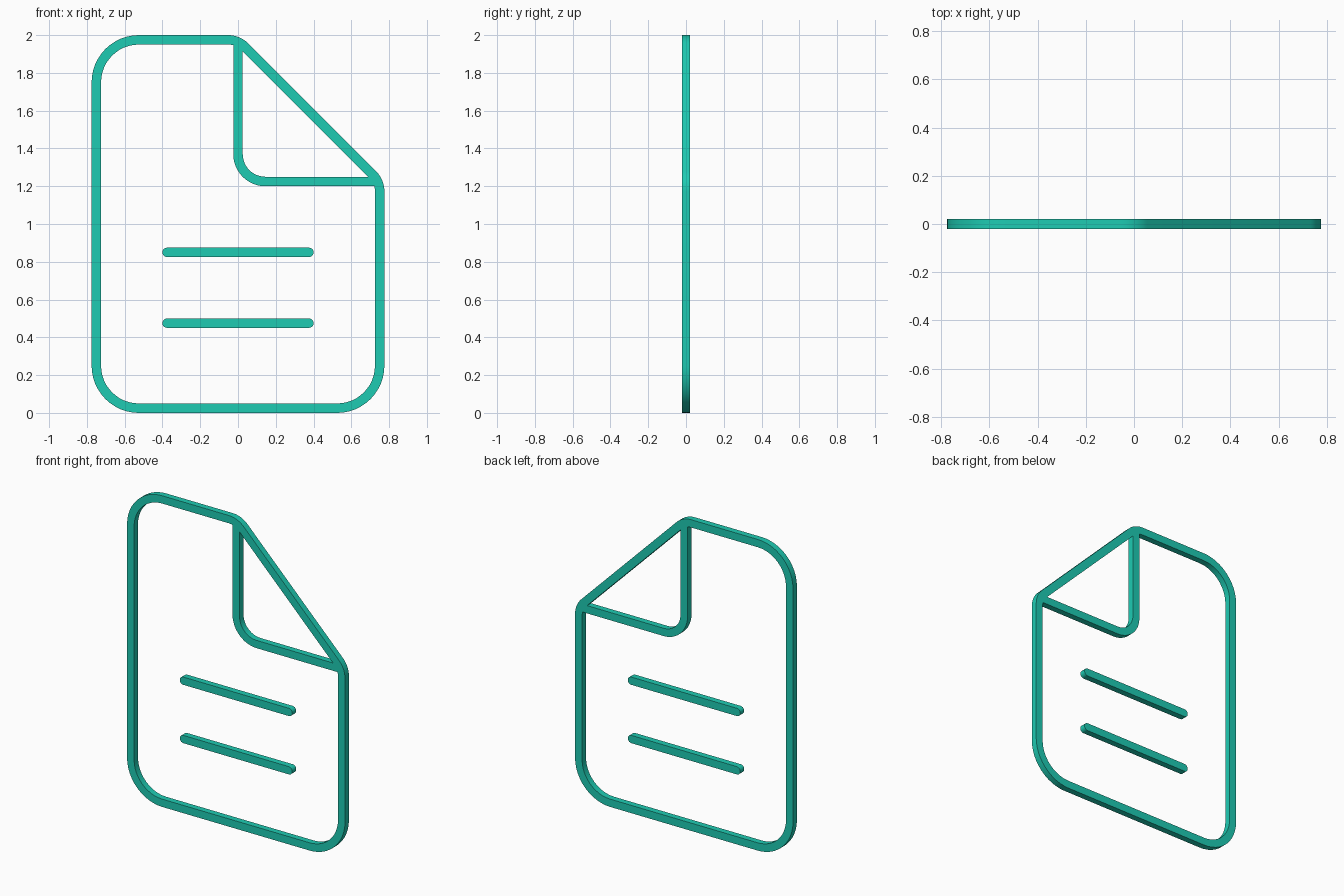
import bpy, bmesh, math
from mathutils import Vector

if "Cube" in bpy.data.objects:
    bpy.data.objects.remove(bpy.data.objects["Cube"])

HALF_W, HALF_D = 0.025, 0.02      # half stroke width, half depth

teal = bpy.data.materials.new("teal")
teal.diffuse_color = (0.013, 0.60, 0.45, 1)
teal.use_nodes = True
teal.node_tree.nodes["Principled BSDF"].inputs["Base Color"].default_value = teal.diffuse_color


def fillet(corners, closed, seg=12):
    """Round every (x, z, radius) corner of a polyline with a tangent arc."""
    out, n = [], len(corners)
    for i, (x, z, r) in enumerate(corners):
        p = Vector((x, z))
        if r == 0 or (not closed and i in (0, n - 1)):
            out.append(p)
            continue
        a = (Vector(corners[i - 1][:2]) - p).normalized()
        b = (Vector(corners[(i + 1) % n][:2]) - p).normalized()
        half = a.angle(b) / 2
        centre = p + (a + b).normalized() * (r / math.sin(half))
        u = p + a * (r / math.tan(half)) - centre
        v = p + b * (r / math.tan(half)) - centre
        sweep = u.angle(v)
        for k in range(seg + 1):
            t = k / seg
            out.append(centre + (u * math.sin((1 - t) * sweep)
                                 + v * math.sin(t * sweep)) / math.sin(sweep))
    return out


def finish(name, bm):
    bmesh.ops.recalc_face_normals(bm, faces=bm.faces)
    me = bpy.data.meshes.new(name)
    bm.to_mesh(me)
    bm.free()
    me.materials.append(teal)
    ob = bpy.data.objects.new(name, me)
    bpy.context.collection.objects.link(ob)
    bpy.ops.object.select_all(action='DESELECT')
    ob.select_set(True)
    bpy.context.view_layer.objects.active = ob
    bpy.ops.object.shade_smooth_by_angle(angle=math.radians(30))


def stroke(name, path, closed):
    """Sweep a rectangular section along a path in the XZ plane."""
    bm, rings, n = bmesh.new(), [], len(path)
    for i, p in enumerate(path):
        prev = path[i - 1] if closed or i > 0 else p
        nxt = path[(i + 1) % n] if closed or i < n - 1 else p
        t = (nxt - p).normalized() + (p - prev).normalized()
        t.normalize()
        side = Vector((-t.y, t.x)) * HALF_W
        rings.append([bm.verts.new((p.x + s * side.x, d, p.y + s * side.y))
                      for s, d in ((-1, -HALF_D), (1, -HALF_D), (1, HALF_D), (-1, HALF_D))])
    for i in range(n if closed else n - 1):
        a, b = rings[i], rings[(i + 1) % n]
        for k in range(4):
            m = (k + 1) % 4
            bm.faces.new((a[k], a[m], b[m], b[k]))
    if not closed:
        bm.faces.new(rings[0])
        bm.faces.new(rings[-1])
    finish(name, bm)


def text_bar(name, z, half_len=0.375, seg=10):
    """Round-ended flat bar."""
    bm = bmesh.new()
    ring = []
    for sx, start in ((1, -math.pi / 2), (-1, math.pi / 2)):
        for k in range(seg + 1):
            a = start + math.pi * k / seg
            ring.append(bm.verts.new((sx * half_len + HALF_W * math.cos(a), -HALF_D,
                                      z + HALF_W * math.sin(a))))
    face = bm.faces.new(ring)
    ext = bmesh.ops.extrude_face_region(bm, geom=[face], use_keep_orig=True)
    verts = [g for g in ext["geom"] if isinstance(g, bmesh.types.BMVert)]
    bmesh.ops.translate(bm, vec=(0, 2 * HALF_D, 0), verts=verts)
    finish(name, bm)


# Page outline with the cut corner
stroke("page_outline", fillet([(-0.75, 0.025, 0.225), (0.75, 0.025, 0.225),
                               (0.75, 1.225, 0.125), (0.0, 1.975, 0.125),
                               (-0.75, 1.975, 0.225)], True), True)

# Folded corner
stroke("folded_corner", fillet([(0.0, 1.965, 0), (0.0, 1.225, 0.145),
                                (0.74, 1.225, 0)], False), False)

# Two text lines
for label, z in (("upper", 0.85), ("lower", 0.475)):
    text_bar(label + "_text_line", z)
